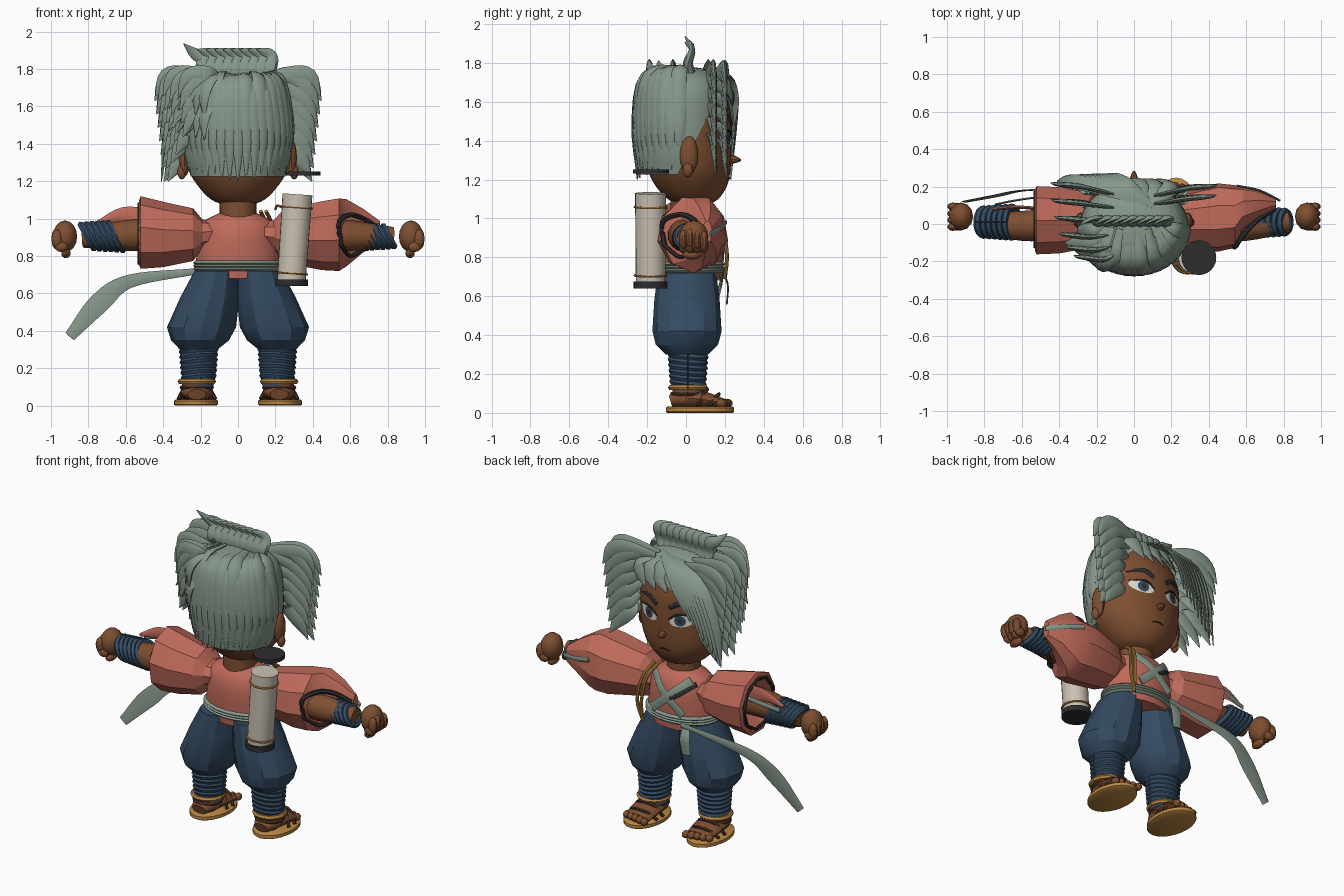
import bpy, bmesh, math
from mathutils import Vector, Matrix
from mathutils.bvhtree import BVHTree

if "Cube" in bpy.data.objects:
    bpy.data.objects.remove(bpy.data.objects["Cube"])


def material(name, r, g, b):
    lin = [((c / 255 + 0.055) / 1.055) ** 2.4 for c in (r, g, b)] + [1]
    m = bpy.data.materials.new(name)
    m.use_nodes = True
    m.diffuse_color = lin
    m.node_tree.nodes["Principled BSDF"].inputs["Base Color"].default_value = lin
    return m


HAIR = material("sage grey", 134, 151, 138)
SKIN = material("brown skin", 126, 79, 49)
CORAL = material("coral cloth", 190, 106, 90)
BLUE = material("navy cloth", 52, 75, 98)
GOLD = material("straw gold", 186, 134, 66)
CREAM = material("cream", 202, 193, 178)
DARK = material("charcoal", 45, 45, 47)
WHITE = material("eye white", 222, 218, 208)
BROWN = material("dark brown", 74, 50, 38)


def sweep(bm, pts, radii, ref=(0, 1, 0), n=10, steps=4, axis=None):
    """Tapered elliptical tube through points; a fixed axis gives a loft."""
    keys = []
    for p, r in zip(pts, radii):
        a, b = r if isinstance(r, tuple) else (r, r)
        keys.append(Vector((*p, a, b)))
    keys = [keys[0] * 2 - keys[1]] + keys + [keys[-1] * 2 - keys[-2]]
    path = []
    for i in range(1, len(keys) - 2):
        a, b, c, d = keys[i - 1:i + 3]
        for k in range(steps):
            t = k / steps
            path.append((b * 2 + (c - a) * t + (a * 2 - b * 5 + c * 4 - d) * t * t
                         + (b * 3 - a - c * 3 + d) * t ** 3) * 0.5)
    path.append(keys[-2])
    rings = []
    for i, p in enumerate(path):
        centre = Vector(p[:3])
        nxt, prev = path[min(i + 1, len(path) - 1)], path[max(i - 1, 0)]
        tan = Vector(axis) if axis else Vector(nxt[:3]) - Vector(prev[:3])
        side = Vector(ref).cross(tan).normalized()
        up = tan.cross(side).normalized()
        ra, rb = max(p[3], 0.002), max(p[4], 0.002)
        rings.append([bm.verts.new(centre + side * ra * math.cos(u) + up * rb * math.sin(u))
                      for u in (math.tau * j / n for j in range(n))])
    for r0, r1 in zip(rings, rings[1:]):
        for j in range(n):
            bm.faces.new((r0[j], r0[(j + 1) % n], r1[(j + 1) % n], r1[j]))
    bm.faces.new(rings[0])
    bm.faces.new(rings[-1])


def ball(bm, centre, size, seg=12):
    bmesh.ops.create_uvsphere(bm, u_segments=seg, v_segments=8, radius=1,
                              matrix=Matrix.Translation(centre) @ Matrix.Diagonal((*size, 1)))


def hoop(bm, centre, radius, thick, normal=(0, 0, 1), n=20):
    q = Vector((0, 0, 1)).rotation_difference(Vector(normal))
    pts = [Vector(centre) + q @ Vector((math.cos(u) * radius, math.sin(u) * radius, 0))
           for u in (math.tau * i / n for i in range(n + 1))]
    sweep(bm, pts, [thick] * (n + 1), normal, 6, 1)


def finish(bm, name, mat, angle=40):
    bmesh.ops.recalc_face_normals(bm, faces=bm.faces)
    me = bpy.data.meshes.new(name)
    bm.to_mesh(me)
    bm.free()
    ob = bpy.data.objects.new(name, me)
    me.materials.append(mat)
    bpy.context.collection.objects.link(ob)
    bpy.ops.object.select_all(action="DESELECT")
    ob.select_set(True)
    bpy.context.view_layer.objects.active = ob
    bpy.ops.object.shade_smooth_by_angle(angle=math.radians(angle))


def tube(name, mat, pts, radii, angle=40, **kw):
    bm = bmesh.new()
    sweep(bm, pts, radii, **kw)
    finish(bm, name, mat, angle)


UP = (0, 0, 1)

# Head and neck
bm = bmesh.new()
rows = [(1.07, .06, .07), (1.1, .14, .13), (1.17, .21, .185), (1.26, .262, .215), (1.4, .28, .235),
        (1.55, .275, .23), (1.68, .21, .18), (1.74, .07, .07)]
sweep(bm, [(0, .04 - .04 * min(1, (z - 1.07) / .3), z) for z, a, b in rows],
      [(a, b) for z, a, b in rows], n=28, axis=UP)
skull = BVHTree.FromBMesh(bm)
finish(bm, "head", SKIN)
tube("neck", SKIN, [(0, .02, .98), (0, .02, 1.12)], [.1, .1], n=16, steps=1)


def on_face(x, z, lift=.004):
    return skull.ray_cast(Vector((x, 2, z)), Vector((0, -1, 0)))[0] + Vector((0, lift, 0))


def decal(name, mat, x, z, rx, rz, lift, tilt=0, n=20):
    """Thin plate that follows the face."""
    bm = bmesh.new()
    mid = bm.verts.new(on_face(x, z, lift))
    rings = []
    for f in (.5, 1):
        ring = []
        for u in (math.tau * i / n for i in range(n)):
            dx, dz = rx * f * math.cos(u), rz * f * math.sin(u)
            ring.append(bm.verts.new(on_face(x + dx, z + dz + tilt * dx, lift)))
        rings.append(ring)
    for i in range(n):
        j = (i + 1) % n
        bm.faces.new((mid, rings[0][i], rings[0][j]))
        bm.faces.new((rings[0][i], rings[1][i], rings[1][j], rings[0][j]))
    finish(bm, name, mat)


# Face details
for s, side in ((1, "left"), (-1, "right")):
    decal(side + "_eye", WHITE, s * .118, 1.41, .073, .038, .003, s * .15)
    decal(side + "_iris", BLUE, s * .11, 1.411, .033, .035, .005)
    decal(side + "_pupil", DARK, s * .11, 1.411, .014, .016, .007)
    tube(side + "_eyelid", DARK, [on_face(s * x, z) for x, z in ((.04, 1.41), (.1, 1.45), (.19, 1.44))],
         [.004, .007, .003], n=6)
    tube(side + "_eyebrow", DARK, [on_face(s * x, z) for x, z in ((.045, 1.485), (.11, 1.52), (.2, 1.5))],
         [(.006, .014), (.006, .015), .003], ref=UP, n=8)
    bm = bmesh.new()
    ball(bm, (s * .285, .015, 1.325), (.03, .047, .1))
    ball(bm, (s * .3, .01, 1.25), (.024, .026, .04))
    finish(bm, side + "_ear", SKIN)
tube("mouth", DARK, [on_face(x, z, .002) for x, z in ((-.04, 1.2), (0, 1.208), (.04, 1.2))], [.003, .005, .003], n=6)
tube("nose", SKIN, [(0, .2, 1.31), (0, .25, 1.303), (0, .283, 1.3)], [.024, .02, .005], ref=UP, n=8, steps=2)

# Hair cap cut along a slanted hairline
bm = bmesh.new()
rows = [(1.225, .255, .228), (1.35, .287, .245), (1.5, .292, .248), (1.65, .275, .24),
        (1.73, .225, .2), (1.77, .12, .11), (1.78, .01, .01)]
sweep(bm, [(0, -.02, z) for z, a, b in rows], [(a, b) for z, a, b in rows], n=32, axis=UP)
bmesh.ops.bisect_plane(bm, geom=bm.verts[:] + bm.edges[:] + bm.faces[:], plane_co=(0, -.015, 1.28),
                       plane_no=(0, .25, -.13), clear_outer=True)
finish(bm, "hair_cap", HAIR)


def lock(bm, pts, w, flat=.4, out=None):
    out = out or (Vector(pts[1]) + Vector(pts[2])) / 2 - Vector((0, 0, 1.45))
    sweep(bm, pts, [(w * k, w * k * flat) for k in (.5, 1, .95)] + [.003], out, 8, 4)


# Long strands down the back
bm = bmesh.new()
for k in range(-9, 10):
    u = k * .165
    s, c = math.sin(u), math.cos(u)
    lift = .012 * (k % 2) - .006 * (k % 3)
    lock(bm, [(.16 * s, .01 - .04 * c, 1.765 + lift), (.24 * s, -.02 - .2 * c, 1.73 + lift),
              (.288 * s, -.02 - .245 * c, 1.48), (.262 * s, -.02 - .23 * c, 1.2 + .06 * abs(s) + lift)], .042)
finish(bm, "back_hair", HAIR)

# Layered drooping side locks, thin from front to back
for s, side, columns in ((-1, "right", (.2, .11, .02, -.07, -.14, -.19)), (1, "left", (.19, .135))):
    bm = bmesh.new()
    for j, y in enumerate(columns):
        for i in range(7 - max(0, j - 2)):
            t = i / 6
            z = 1.64 - .43 * t + .025 * (j % 2)
            tip = .445 - .005 * j * j - .05 * t
            lock(bm, [(s * (.11 + .14 * t), y * .8, min(1.745, z + .2)),
                      (s * (tip - .16 + .03 * t), y, min(1.765, z + .165)),
                      (s * (tip - .06), y + .01, z + .09), (s * tip, y + .02, z - .01)],
                 .05, .28, (0, 1, 0))
    finish(bm, side + "_feathered_hair", HAIR)

# Upper locks hugging the right side of the back
bm = bmesh.new()
for row in range(2):
    for i in range(5):
        t = i / 4
        d = .12 * row
        lock(bm, [(-.08 - .1 * row, -.05 - .06 * t, 1.765 - .04 * row), (-.22 + .08 * t, -.1 - .09 * t, 1.75 - d),
                  (-.31 + .13 * t, -.11 - .12 * t, 1.67 - d), (-.37 + .19 * t, -.1 - .14 * t, 1.59 - .05 * t - d)],
             .042)
finish(bm, "swept_hair", HAIR)

# Fringe swept over the forehead
bm = bmesh.new()
for k in range(9):
    f = k / 8
    lock(bm, [(.1, .1, 1.755), (-.04 - .2 * f, .21, 1.74 - .03 * f),
              (-.13 - .24 * f, .25 - .02 * f, 1.62 - .12 * f),
              (-.17 - .24 * f, .25 - .02 * f, 1.48 - .28 * f)], .042, .25)
for x in (-.06, .02, .1, .17):
    lock(bm, [(.08, .1, 1.755), (x + .02, .19, 1.71), (x, .225, 1.65), (x - .05, .24, 1.58)], .045, .3)
finish(bm, "fringe", HAIR)

# Topknot crest
bm = bmesh.new()
for i in range(9):
    x = .17 - .045 * i
    lift = .03 * (i == 8)
    sweep(bm, [(x * .9, .02, 1.74), (x, .01, 1.8), (x + .005, .03, 1.855), (x - .015 - lift, .025, 1.885),
               (x - .07 - lift, -.005, 1.905 + lift)],
          [.03, (.036, .026), (.04, .018), (.03, .012), .003], n=8)
finish(bm, "topknot", HAIR)

# Jacket body, lapels and belt
tube("jacket", CORAL, [(0, .03, z) for z in (.68, .76, .9, .98, 1.03)],
     [(.215, .15), (.225, .155), (.21, .155), (.19, .13), (.1, .09)], n=20, axis=UP)
for s in (-1, 1):
    tube("lapel", HAIR, [(s * -.13, .13, 1.0), (s * -.03, .192, .91), (s * .11, .19, .79)],
         [(.027, .005)] * 3, n=6)
tube("collar_trim", DARK, [(-.16, .12, .98), (-.08, .18, .92), (-.02, .198, .88)], [(.016, .004)] * 3, n=6)
bm = bmesh.new()
for z in (.732, .748, .764):
    sweep(bm, [(0, .03, z - .012), (0, .03, z), (0, .03, z + .012)],
          [(.225, .155), (.24, .17), (.225, .155)], n=24, axis=UP, steps=2)
finish(bm, "belt", HAIR)
tube("long_sash", HAIR, [(-.1, .2, .735), (-.25, .19, .715), (-.58, .18, .665), (-.74, .15, .55), (-.9, .12, .37)],
     [(.015, .005), (.018, .005), (.036, .005), (.055, .005), (.03, .005)], n=6, steps=6)
tube("short_sash", HAIR, [(-.13, .18, .74), (-.14, .215, .66), (-.15, .21, .56)],
     [(.02, .005), (.035, .005), (.03, .005)], n=6)
for d in (0, .03):
    tube("chest_rope", GOLD, [(.12 + d, .1, 1.04), (.15 + d, .18, .97), (.17 + d, .21, .82), (.165, .2, .69)],
         [.01] * 4, n=8)

# Sleeves: an open flared one and a torn tapering one
tube("right_sleeve", CORAL, [(-x, .02, z) for x, z in ((.12, .92), (.19, .915), (.24, .91), (.4, .91), (.52, .92), (.53, .92), (.44, .92))],
     [(.07, .1), (.08, .11), (.145, .15), (.18, .18), (.2, .185), (.175, .165), (.08, .08)],
     25, n=9, steps=1, axis=(-1, 0, 0))
tube("right_sleeve_flap", CORAL, [(-.5, .08, 1.0), (-.62, .09, 1.02), (-.75, .08, .98)], [(.06, .01), (.04, .01), .01], n=6)
tube("left_sleeve", CORAL, [(x, y, z) for x, y, z in ((.12, .02, .92), (.19, .02, .915), (.24, .02, .91), (.45, .035, .915),
                            (.54, .04, .92), (.58, .08, .93), (.67, .1, .94), (.76, .11, .93))],
     [(.07, .1), (.08, .11), (.145, .15), (.19, .185), (.2, .17), (.185, .12), (.12, .08), (.06, .025)],
     25, n=9, steps=1, axis=(1, 0, 0))
tube("right_sleeve_trim", DARK, [(-.53, .02 + .15 * math.cos(u), .92 + .16 * math.sin(u))
     for u in (math.tau * i / 9 for i in range(10))], [.01] * 10, ref=(1, 0, 0), n=6, steps=1)
tube("left_sleeve_trim", DARK, [(.55, -.11, .86), (.54, -.12, .98), (.6, -.04, 1.02), (.67, .03, 1.0), (.75, .08, .95)],
     [.014] * 5, ref=UP, n=6)
tube("left_sleeve_trim_low", DARK, [(.55, -.11, .86), (.6, -.03, .8), (.67, .02, .84), (.75, .08, .89)],
     [.011] * 4, ref=UP, n=6)
tube("left_sleeve_strap", HAIR, [(.55, .205, .98), (.67, .18, .95), (.78, .125, .92)], [(.015, .006)] * 3, n=6)
tube("right_sleeve_strap", HAIR, [(-.54, .14, 1.0), (-.64, .125, .98), (-.74, .105, .96)], [(.015, .006)] * 3, n=6)

# Arms, wrist wraps and fists
for s, side, wrap in ((1, "left", .068), (-1, "right", .08)):
    tube(side + "_forearm", SKIN, [(s * .42, 0, .92), (s * .6, -.01, .91), (s * .83, .01, .9)], [.088, .082, .055], n=14)
    bm = bmesh.new()
    for i in range(6):
        hoop(bm, (s * (.655 + .03 * i), .01, .905), wrap - .002 * i, .02, (s, 0, s * .55))
    finish(bm, side + "_wrist_wrap", BLUE)
    bm = bmesh.new()
    ball(bm, (s * .925, .04, .905), (.065, .075, .085))
    for i in range(4):
        y = -.015 + .036 * i
        ball(bm, (s * .968, y, .9 - .008 * abs(i - 1)), (.03, .022, .05), 10)
        ball(bm, (s * .945, y, .85), (.036, .021, .028), 10)
    ball(bm, (s * .92, .03, .815), (.026, .05, .026), 10)
    finish(bm, side + "_fist", SKIN)

# Trousers, leg wraps, feet and sandals
for s, side in ((1, "left"), (-1, "right")):
    tube(side + "_trouser", BLUE, [(s * x, .005, z) for x, z in ((.115, .72), (.15, .58), (.195, .42), (.203, .35), (.21, .3))],
         [(.118, .15), (.158, .168), (.185, .178), (.155, .16), (.1, .11)], 28, n=12, steps=1, axis=UP)
    x = s * .21
    bm = bmesh.new()
    sweep(bm, [(x, .01, .1), (x, .01, .31)], [.08, .085], n=16, steps=1)
    for i in range(6):
        hoop(bm, (x, .01, .155 + .028 * i), .077 + .002 * i, .02, (.08 * s, .1, 1))
    finish(bm, side + "_leg_wrap", BLUE)
    x = s * .22
    bm = bmesh.new()
    sweep(bm, [(x, .01, .15), (x, .01, .07)], [.075, .085], n=14, steps=1)
    sweep(bm, [(x, -.08, .06), (x, -.02, .075), (x, .08, .07), (x, .19, .05)],
          [(.05, .03), (.08, .05), (.09, .045), (.085, .025)], ref=UP, n=14)
    for i in range(5):
        ball(bm, (x + s * (i - 2) * .036, .212 - .008 * i, .05), (.023, .028, .023), 10)
    finish(bm, side + "_foot", SKIN)
    tube(side + "_sole", GOLD, [(x + s * .005, .072, z) for z in (0, .006, .026, .032)],
         [(.108, .168), (.118, .176), (.118, .176), (.108, .168)], 50, n=24, steps=1, axis=UP)
    bm = bmesh.new()
    hoop(bm, (x, .01, .13), .088, .015)
    finish(bm, side + "_ankle_ring", GOLD)
    bm = bmesh.new()
    hoop(bm, (x, .01, .098), .08, .012)
    for y, h in ((.09, .12), (.15, .097)):
        sweep(bm, [(x - .1, y - .03, .035), (x - .06, y, h - .02), (x, y + .02, h), (x + .06, y, h - .02),
                   (x + .1, y - .03, .035)], [.01] * 5, n=6)
    finish(bm, side + "_sandal_strap", BROWN)

# Scroll case on the back with its floating lid
low, high = Vector((.285, -.182, .66)), Vector((.318, -.182, 1.13))
lean = tuple((high - low).normalized())
tube("scroll_case", CREAM, [low, high], [.076, .08], n=24, steps=1)
tube("case_base", DARK, [low - Vector((0, 0, .02)), low + Vector((0, 0, .015))], [.088, .088], n=24, steps=1)
tube("case_lid", DARK, [(.347, -.18, 1.23), (.347, -.18, 1.253)], [.093, .093], n=24, steps=1)
bm = bmesh.new()
for f in (.1, .85):
    hoop(bm, low.lerp(high, f), .082, .006, lean)
sweep(bm, [(.24, -.17, 1.06), (.21, -.13, 1.07), (.2, -.1, 1.05)], [.007] * 3, ref=UP, n=6)
finish(bm, "case_cords", GOLD)
